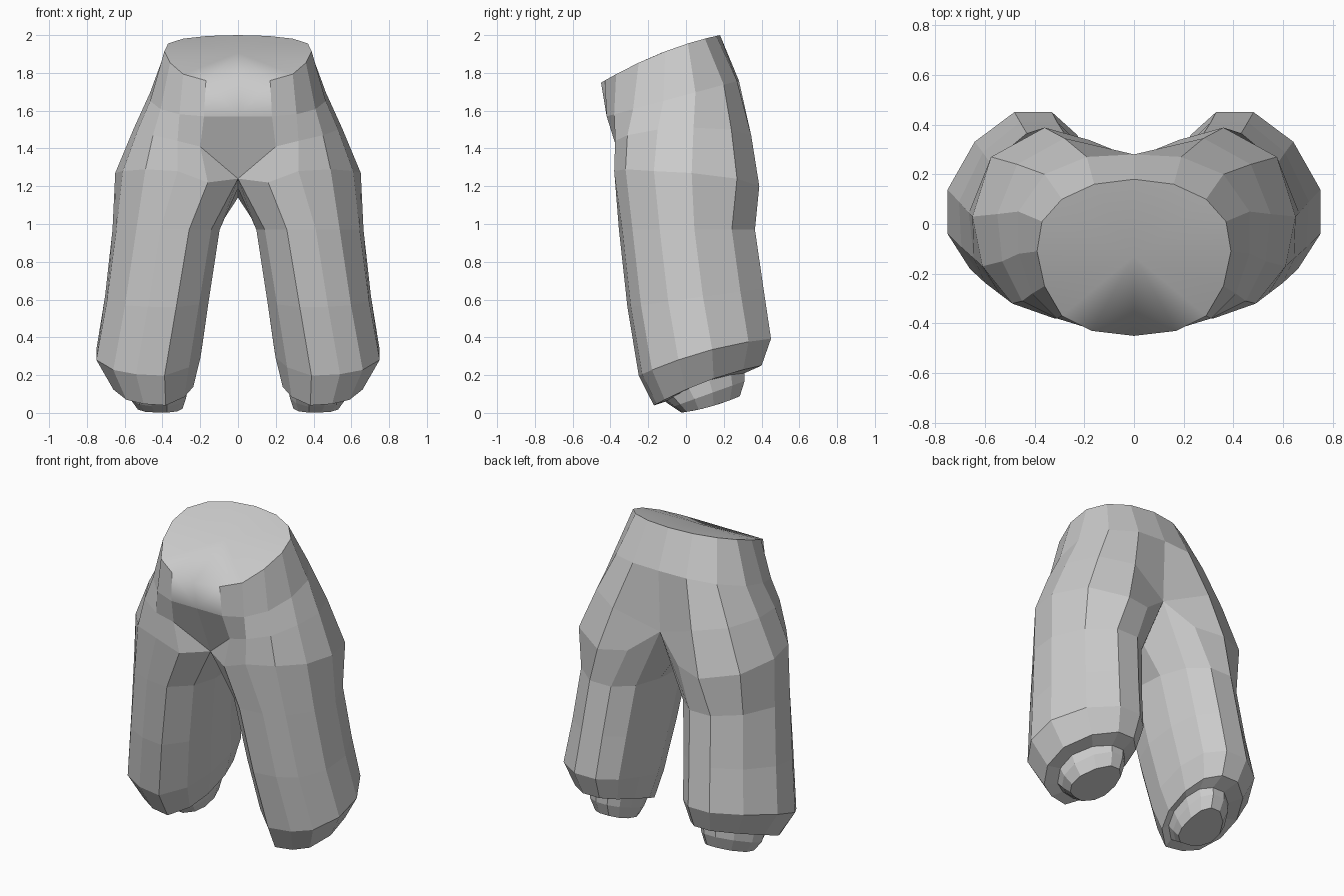
import bpy, bmesh

cube = bpy.data.objects.get("Cube")
if cube:
    bpy.data.objects.remove(cube, do_unlink=True)

# Single cloth colour
cloth = bpy.data.materials.new("grey cloth")
cloth.use_nodes = True
grey = (0.6, 0.6, 0.6, 1)
cloth.diffuse_color = grey
cloth.node_tree.nodes["Principled BSDF"].inputs["Base Color"].default_value = grey

bm = bmesh.new()

# Leg cross-section in a unit square, from the front inner corner round the outside
SECTION = [(-.75, -.70), (-.29, -1), (.25, -.95), (.68, -.80), (1, -.40), (1, .11),
           (.61, .66), (.04, 1), (-.50, 1), (-.86, .74), (-1, .28), (-.97, -.28)]


def verts(points):
    return [bm.verts.new(p) for p in points]


def leg_ring(cx, cy, rx, ry, z, tilt, skew=0.0, dome=0.0):
    """Twelve-sided ring: tilt raises the back, skew turns it, dome lifts the sides."""
    return verts([(cx + rx * u + skew * v, cy + ry * v,
                   z + tilt * ry * v + dome * (1 - v * v)) for u, v in SECTION])


def skin(upper, lower, closed=False):
    """Join two rows with outward faces, dropping points where the rows meet."""
    faces = []
    n = len(upper)
    for j in range(n if closed else n - 1):
        k = (j + 1) % n
        loop = list(dict.fromkeys([lower[j], lower[k], upper[k], upper[j]]))
        if len(loop) > 2:
            faces.append(bm.faces.new(loop))
    return faces


def waist_height(y):
    """Sloping, slightly domed waistline."""
    return 2.0 + .4 * (y - .18) + .03 * (1 - ((y + .135) / .315) ** 2)


# Half waistline and hip rows, from front centre round the outside to back centre
waist_xy = [(0, -.45), (.17, -.43), (.29, -.37), (.36, -.25), (.39, -.11),
            (.37, .01), (.29, .10), (.16, .16), (0, .18)]
hip_xy = [(0, -.42), (.18, -.42), (.31, -.38), (.41, -.28), (.465, -.12),
          (.465, .05), (.36, .20), (.19, .27), (0, .28)]
waist = verts([(x, y, waist_height(y)) for x, y in waist_xy])
hip = verts([(x, y, 1.57 + .27 * (y + .42)) for x, y in hip_xy])

# Top of the legs: points 0 and 9 are the front and back of the crotch
thigh = verts([(0, -.28, 1.24), (.16, -.37, 1.22), (.32, -.38, 1.28),
               (.49, -.32, 1.29), (.61, -.17, 1.28), (.65, .03, 1.27),
               (.575, .27, 1.24), (.36, .388, 1.20), (.18, .338, 1.22),
               (0, .265, 1.36), (0, .09, 1.14), (0, -.10, 1.19)])
front_crotch, back_crotch = thigh[0], thigh[9]
seat = ([front_crotch] +
        verts([(.20, -.37, 1.41), (.32, -.375, 1.44), (.45, -.31, 1.47),
               (.53, -.15, 1.50), (.55, .04, 1.51), (.47, .24, 1.50),
               (.28, .345, 1.47)]) + [back_crotch])

# Waist cap, blended smoothly into the front panel
centre = bm.verts.new((0, -.13, waist_height(-.13)))
smooth_faces = [bm.faces.new((centre, waist[j], waist[j + 1])) for j in range(8)]
smooth_faces.append(skin(waist, hip)[0])
skin(hip, seat)
skin(seat + [back_crotch], thigh[:10])

# Leg, hem and cuff rings
rings = [thigh,
         leg_ring(.38, .005, .28, .36, .97, .0, skew=.04),              # upper leg
         leg_ring(.427, .05, .275, .36, .61, .14, skew=.02),            # knee
         leg_ring(.47, .10, .28, .35, .295, .28, dome=.03),             # hem
         leg_ring(.445, .115, .215, .285, .145, .37, dome=.025),        # hem underside
         leg_ring(.42, .10, .155, .21, .135, .36, dome=.03),            # cuff top
         leg_ring(.42, .12, .15, .19, .10, .36),                        # cuff
         leg_ring(.41, .13, .12, .155, .045, .28, dome=-.012)]          # cuff bottom
for upper, lower in zip(rings, rings[1:]):
    skin(upper, lower, closed=True)
bm.faces.new(rings[-1][::-1])

for f in smooth_faces:
    f.smooth = True

mesh = bpy.data.meshes.new("trousers")
bm.to_mesh(mesh)
bm.free()
mesh.materials.append(cloth)
trousers = bpy.data.objects.new("trousers", mesh)
bpy.context.collection.objects.link(trousers)

# Other half
mirror = trousers.modifiers.new("other half", 'MIRROR')
mirror.use_axis[0] = True
mirror.use_mirror_merge = True
mirror.merge_threshold = 0.001
